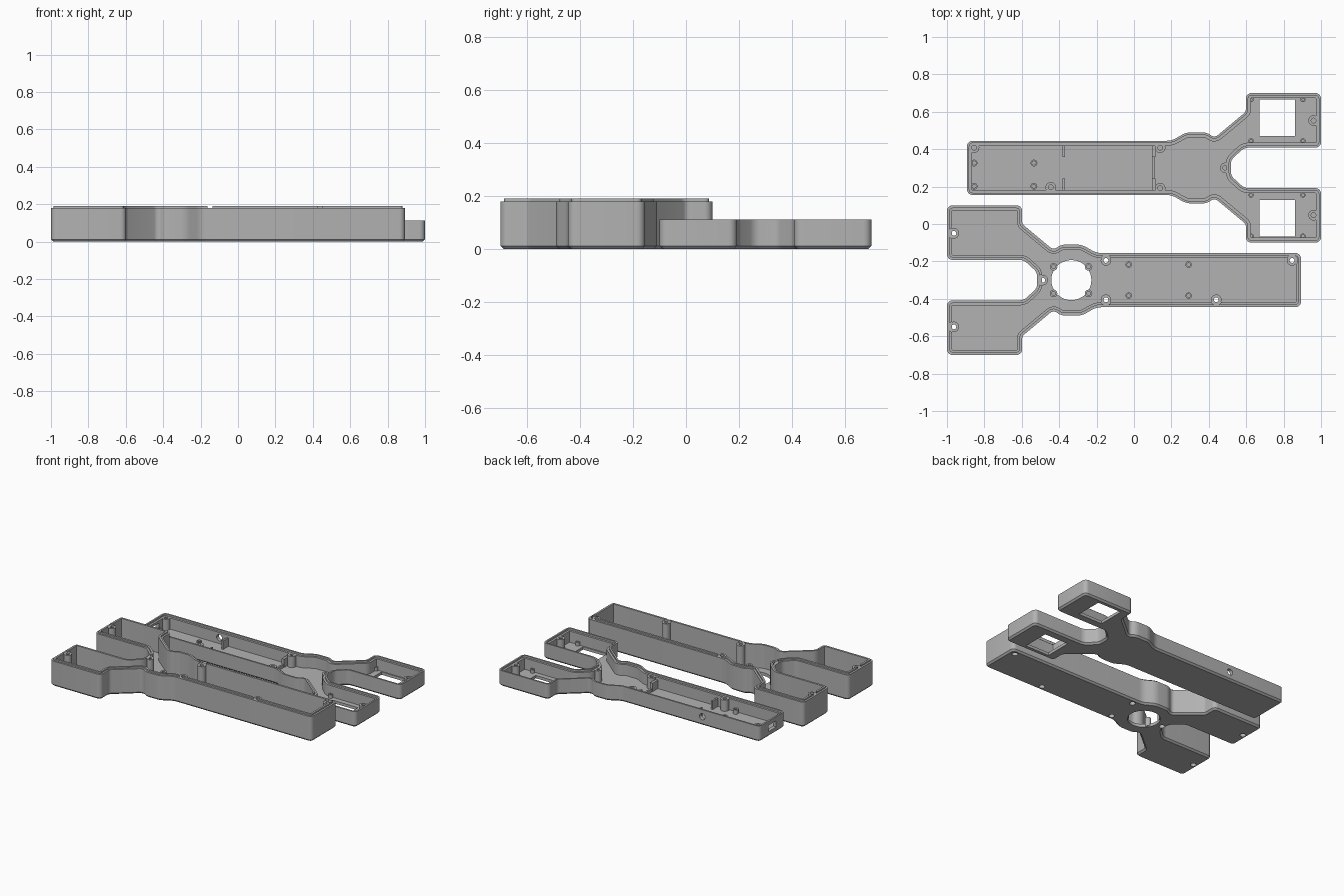
import bpy, bmesh, math
from mathutils import Vector, Matrix

cube = bpy.data.objects.get("Cube")
if cube:
    bpy.data.objects.remove(cube)

plastic = bpy.data.materials.new("grey plastic")
plastic.use_nodes = True
GREY = (0.45, 0.45, 0.45, 1)
plastic.diffuse_color = GREY
plastic.node_tree.nodes["Principled BSDF"].inputs["Base Color"].default_value = GREY


def finish(bm, name, smooth=True):
    bmesh.ops.recalc_face_normals(bm, faces=bm.faces)
    mesh = bpy.data.meshes.new(name)
    bm.to_mesh(mesh)
    bm.free()
    mesh.materials.append(plastic)
    obj = bpy.data.objects.new(name, mesh)
    bpy.context.collection.objects.link(obj)
    if smooth:
        smooth_shade(obj)
    return obj


def smooth_shade(obj):
    bpy.ops.object.select_all(action='DESELECT')
    obj.select_set(True)
    bpy.context.view_layer.objects.active = obj
    bpy.ops.object.shade_smooth_by_angle(angle=math.radians(30))


def rounded(corners, steps=6):
    """Round every corner (x, y, radius) of a closed polygon."""
    out = []
    for i, (x, y, r) in enumerate(corners):
        c = Vector((x, y))
        a = Vector(corners[i - 1][:2]) - c
        b = Vector(corners[(i + 1) % len(corners)][:2]) - c
        half = a.angle(b) / 2
        t = min(r / math.tan(half), a.length * 0.48, b.length * 0.48)
        a, b = a.normalized(), b.normalized()
        r = t * math.tan(half)
        mid = c + (a + b).normalized() * (r / math.sin(half))
        p, q = c + a * t - mid, c + b * t - mid
        sweep = p.angle_signed(q)
        for k in range(steps + 1):
            out.append(mid + Matrix.Rotation(-sweep * k / steps, 2) @ p)
    return out


def inset(loop, d):
    """Move a clockwise loop inwards by d."""
    out = []
    for i, p in enumerate(loop):
        e = (p - loop[i - 1]).normalized()
        f = (loop[(i + 1) % len(loop)] - p).normalized()
        n1, n2 = Vector((e.y, -e.x)), Vector((f.y, -f.x))
        out.append(p + (n1 + n2) * d / (1 + n1.dot(n2)))
    return out


def skin(bm, loop, section, place, closed=False):
    """Join inset copies of a loop; section holds (inset, z) pairs."""
    rings = [[bm.verts.new((*place(*p), z)) for p in inset(loop, d)] for d, z in section]
    pairs = list(zip(rings, rings[1:]))
    if closed:
        pairs.append((rings[-1], rings[0]))
    else:
        bm.faces.new(rings[0])
        bm.faces.new(rings[-1])
    for lo, hi in pairs:
        for i in range(len(lo)):
            bm.faces.new((lo[i - 1], lo[i], hi[i], hi[i - 1]))


def circle(u, v, r, n=24):
    return [Vector((u + r * math.cos(a), v - r * math.sin(a)))
            for a in (2 * math.pi * k / n for k in range(n))]


def box(bm, u, v, z, size, place):
    x, y = place(u, v)
    bmesh.ops.create_cube(bm, size=1, matrix=Matrix.Translation((x, y, z))
                          @ Matrix.Diagonal((*size, 1)))


def drill(bm, u, v, r, z0, z1, place, n=24):
    skin(bm, circle(u, v, r, n), [(0, z0), (0, z1)], place)


def cut(obj, bm):
    cutter = finish(bm, "cutter", False)
    cutter.hide_render = True
    mod = obj.modifiers.new("openings", 'BOOLEAN')
    mod.object, mod.solver = cutter, 'EXACT'
    bpy.context.view_layer.objects.active = obj
    bpy.ops.object.modifier_apply(modifier=mod.name)
    bpy.data.objects.remove(cutter)
    smooth_shade(obj)


def posts(name, spots, r, hole, z0, z1, place):
    bm = bmesh.new()
    for u, v in spots:
        skin(bm, circle(u, v, r), [(0, z0), (0, z1), (r - hole, z1), (r - hole, z0 + 0.01)], place)
    finish(bm, name)


# Forked outline shared by both halves: body, bulge, two pods
half = [(-0.893, 0.145, 0.03), (0.2, 0.145, 0.1), (0.28, 0.19, 0.1), (0.39, 0.19, 0.1),
        (0.43, 0.16, 0.06), (0.598, 0.3, 0.03), (0.598, 0.4, 0.03), (1, 0.4, 0.03),
        (1, 0.108, 0.03), (0.59, 0.108, 0.06), (0.518, 0.042, 0.05)]
outline = rounded(half + [(x, -y, r) for x, y, r in reversed(half)])
both = (1, -1)


def low_place(u, v):
    return u, 0.3 + v


def tall_place(u, v):
    return -u, -0.3 + v


# Low half: tray with a recessed rim
bm = bmesh.new()
skin(bm, outline, [(0.012, 0), (0, 0.012), (0, 0.112), (0.012, 0.112),
                   (0.012, 0.1), (0.027, 0.1), (0.027, 0.02)], low_place)
low_tray = finish(bm, "low_tray", False)
bm = bmesh.new()
for s in both:
    box(bm, 0.765, s * 0.268, 0, (0.19, 0.195, 0.1), low_place)
box(bm, -0.89, 0, 0.06, (0.1, 0.09, 0.045), low_place)
bmesh.ops.create_cone(bm, cap_ends=True, segments=24, radius1=0.022, radius2=0.022, depth=0.1,
                      matrix=Matrix.Translation((-0.44, 0.445, 0.062))
                      @ Matrix.Rotation(math.pi / 2, 4, 'X'))
cut(low_tray, bm)

# Low half: screw posts, pegs and ribs
posts("low_screw_posts", [(0.96, 0.253), (0.96, -0.253), (0.488, 0), (0.14, 0.108),
                          (0.14, -0.108), (-0.855, 0.108), (-0.445, -0.104)],
      0.028, 0.013, 0.012, 0.1, low_place)
posts("board_pegs", [(u, v) for u in (-0.855, -0.535) for v in (0.026, -0.098)],
      0.018, 0.01, 0.012, 0.05, low_place)
posts("pod_pegs", [(u, s * v) for u in (0.626, 0.903) for v in (0.145, 0.365) for s in both],
      0.014, 0.007, 0.012, 0.045, low_place)
bm = bmesh.new()
box(bm, 0.105, 0, 0.027, (0.012, 0.25, 0.03), low_place)
for s in both:
    box(bm, -0.375, s * 0.092, 0.045, (0.012, 0.07, 0.07), low_place)
    box(bm, 0.105, s * 0.092, 0.045, (0.018, 0.07, 0.07), low_place)
finish(bm, "low_ribs", False)

# Tall half: tray with a raised lip
bm = bmesh.new()
skin(bm, outline, [(0.012, 0), (0, 0.012), (0, 0.18), (0.013, 0.18),
                   (0.013, 0.19), (0.027, 0.19), (0.027, 0.022)], tall_place)
tall_tray = finish(bm, "tall_tray", False)
screws = [(0.963, 0.25), (0.963, -0.25), (0.488, 0), (0.15, 0.105),
          (0.15, -0.105), (-0.845, 0.105), (-0.44, -0.105)]
bm = bmesh.new()
drill(bm, 0.335, 0, 0.107, -0.05, 0.1, tall_place, 48)
for u, v in screws:
    drill(bm, u, v, 0.0195, -0.05, 0.05, tall_place)
    drill(bm, u, v, 0.03, 0.179, 0.25, tall_place)
cut(tall_tray, bm)

# Tall half: counterbored screw posts open at both ends
bm = bmesh.new()
for u, v in screws:
    skin(bm, circle(u, v, 0.028), [(0, 0.012), (0, 0.179), (0.015, 0.179), (0.015, 0.06),
                                   (0.008, 0.06), (0.008, 0.012)], tall_place, closed=True)
finish(bm, "tall_screw_posts")
posts("support_pegs", [(u, s * 0.083) for u in (0.028, -0.292) for s in both],
      0.017, 0.009, 0.012, 0.05, tall_place)
posts("opening_pegs", [(u, s * 0.071) for u in (0.243, 0.43) for s in both],
      0.02, 0.01, 0.005, 0.07, tall_place)
